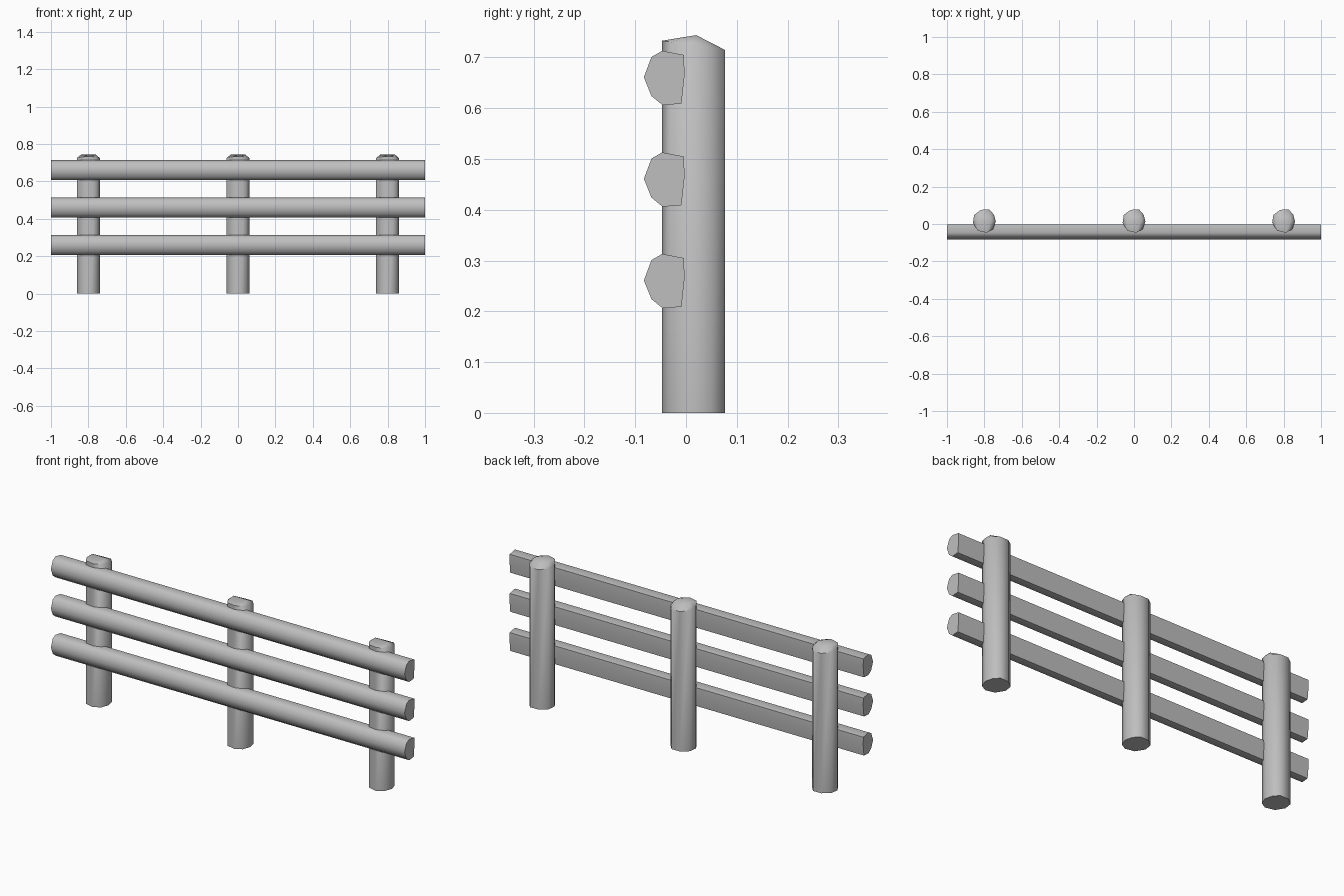
import bpy, bmesh, math
from mathutils import Vector

if "Cube" in bpy.data.objects:
    bpy.data.objects.remove(bpy.data.objects["Cube"])

grey = bpy.data.materials.new("weathered grey")
grey.diffuse_color = (0.52, 0.52, 0.52, 1)
grey.use_nodes = True
grey.node_tree.nodes["Principled BSDF"].inputs["Base Color"].default_value = grey.diffuse_color


def finish(name, bm, location):
    bmesh.ops.recalc_face_normals(bm, faces=bm.faces)
    mesh = bpy.data.meshes.new(name)
    bm.to_mesh(mesh)
    bm.free()
    obj = bpy.data.objects.new(name, mesh)
    obj.location = location
    mesh.materials.append(grey)
    bpy.context.collection.objects.link(obj)
    bpy.ops.object.select_all(action='DESELECT')
    obj.select_set(True)
    bpy.context.view_layer.objects.active = obj
    bpy.ops.object.shade_smooth_by_angle(angle=math.radians(52))
    return obj


def loft(bm, start, end):
    """Side faces between two rings of points; returns both vertex rings."""
    a = [bm.verts.new(p) for p in start]
    b = [bm.verts.new(p) for p in end]
    for i in range(len(a)):
        j = (i + 1) % len(a)
        bm.faces.new((a[i], a[j], b[j], b[i]))
    return a, b


# Split-log rails: rounded front, flat back (y, z section)
rail_section = [(-0.046, 0.000), (-0.009, 0.003), (-0.003, 0.058), (-0.004, 0.099),
                (-0.047, 0.107), (-0.068, 0.095), (-0.083, 0.055), (-0.068, 0.018)]
for i, name in enumerate(("bottom_rail", "middle_rail", "top_rail")):
    bm = bmesh.new()
    a, b = loft(bm, [(-1, y, z) for y, z in rail_section],
                [(1, y, z) for y, z in rail_section])
    bm.faces.new(a)
    bm.faces.new(b)
    finish(name, bm, (0, 0, 0.206 + 0.2 * i))

# Round posts with a sloping rim and a low roughly cut ridge on top
post_section = [(0.012, -0.047), (0.046, -0.028), (0.061, 0.012), (0.052, 0.049),
                (0.028, 0.077), (-0.018, 0.076), (-0.055, 0.048), (-0.061, 0.006),
                (-0.035, -0.036)]
for name, x in (("left_post", -0.8), ("middle_post", 0), ("right_post", 0.8)):
    bm = bmesh.new()
    bottom, rim = loft(bm, [(px, py, 0) for px, py in post_section],
                       [(px, py, 0.726 - 0.147 * py) for px, py in post_section])
    bm.faces.new(bottom)
    ridge = [bm.verts.new((s * 0.038, 0.02, 0.744)) for s in (-1, 1)]
    bmesh.ops.convex_hull(bm, input=rim + ridge)
    # drop the hidden cap beneath the ridge
    hidden = [f for f in bm.faces if all(v in rim for v in f.verts)]
    bmesh.ops.delete(bm, geom=hidden, context='FACES_ONLY')
    finish(name, bm, (x, 0, 0))
